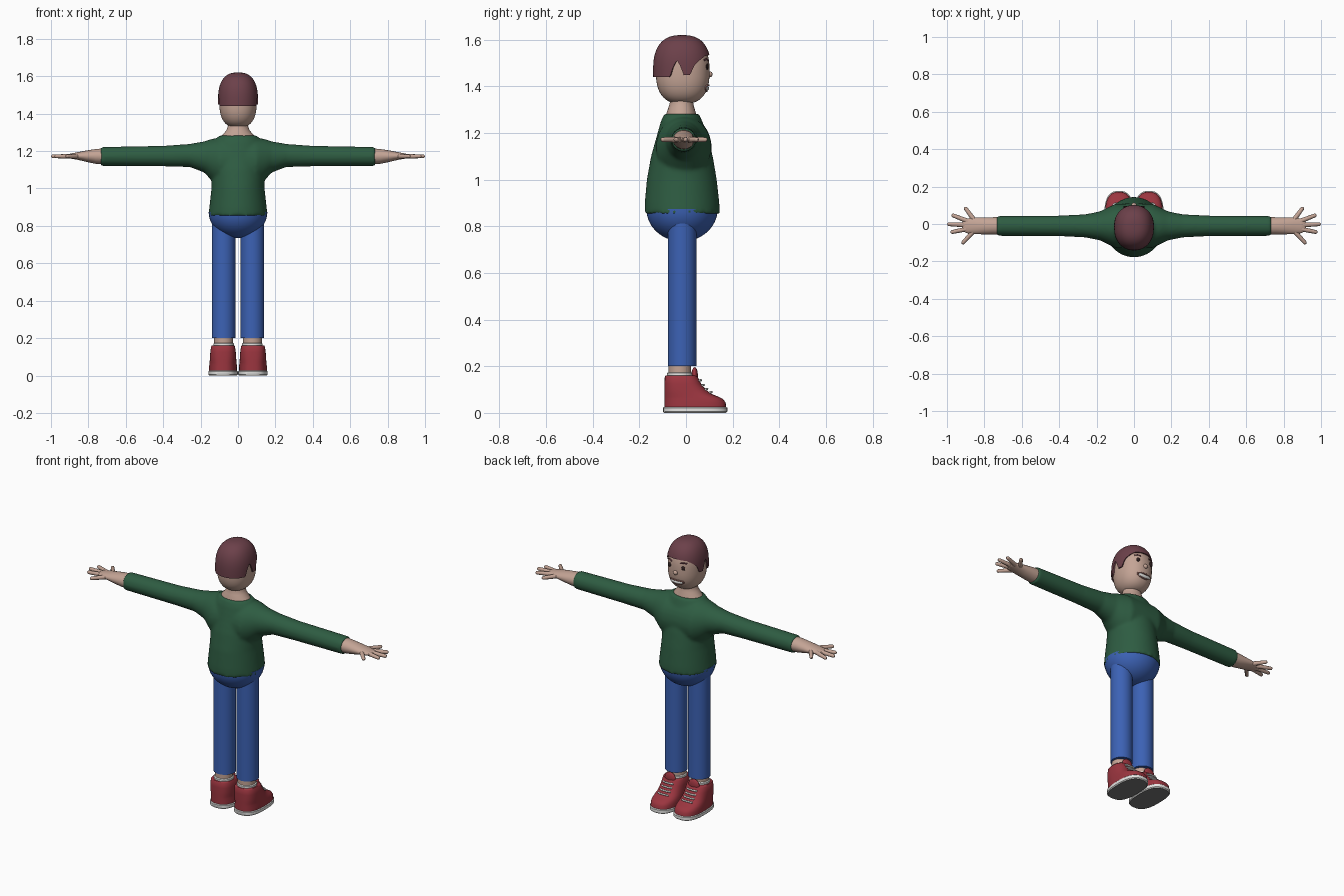
import bpy, bmesh, math
from mathutils import Vector

if "Cube" in bpy.data.objects:
    bpy.data.objects.remove(bpy.data.objects["Cube"])

def material(name, rgb):
    m = bpy.data.materials.new(name)
    m.diffuse_color = (*rgb, 1)
    m.use_nodes = True
    m.node_tree.nodes["Principled BSDF"].inputs["Base Color"].default_value = m.diffuse_color
    return m

SKIN = material("skin", (0.55, 0.37, 0.30))
GREEN = material("sweater green", (0.027, 0.107, 0.054))
BLUE = material("denim blue", (0.045, 0.122, 0.46))
RED = material("shoe red", (0.33, 0.036, 0.050))
WHITE = material("white", (0.82, 0.82, 0.80))
GREY = material("sole grey", (0.18, 0.18, 0.18))
HAIR = material("hair brown", (0.150, 0.052, 0.068))
DARK = material("dark brown", (0.03, 0.015, 0.015))
LIP = material("lip", (0.33, 0.15, 0.13))
N = 48

def spow(v, e):
    return math.copysign(abs(v) ** e, v)

def lerp(table, v):
    """Smooth interpolation in a list of (key, value)."""
    if v <= table[0][0]:
        return table[0][1]
    for (a, p), (b, q) in zip(table, table[1:]):
        if v <= b:
            t = (v - a) / (b - a)
            return p + (q - p) * t
    return table[-1][1]

def skin_rings(name, rings, mat, caps=(True, True), angle=40):
    """Mesh from a list of closed rings."""
    bm = bmesh.new()
    vs = [[bm.verts.new(p) for p in r] for r in rings]
    n = len(rings[0])
    for a, b in zip(vs, vs[1:]):
        for i in range(n):
            j = (i + 1) % n
            bm.faces.new((a[i], a[j], b[j], b[i]))
    if caps[0]:
        bm.faces.new(vs[0][::-1])
    if caps[1]:
        bm.faces.new(vs[-1])
    bmesh.ops.remove_doubles(bm, verts=bm.verts, dist=1e-5)
    bmesh.ops.recalc_face_normals(bm, faces=bm.faces)
    me = bpy.data.meshes.new(name)
    bm.to_mesh(me)
    bm.free()
    return finish(bpy.data.objects.new(name, me), mat, angle, True)

def finish(ob, mat, angle=40, link=False):
    if link:
        bpy.context.collection.objects.link(ob)
    bpy.ops.object.select_all(action='DESELECT')
    bpy.context.view_layer.objects.active = ob
    ob.select_set(True)
    ob.data.materials.append(mat)
    if ob.type == 'CURVE':
        bpy.ops.object.convert(target='MESH')
    bpy.ops.object.shade_smooth_by_angle(angle=math.radians(angle))
    return ob

def loft_z(name, secs, mat, cx=0, e=1.0, angle=40):
    """Sections: (z, half width, back y, front y)."""
    rings = []
    for z, rx, y0, y1 in secs:
        A = [2 * math.pi * i / N for i in range(N)]
        rings.append([(cx + rx * spow(math.cos(a), e),
                       (y0 + y1) / 2 + (y1 - y0) / 2 * spow(math.sin(a), e), z) for a in A])
    return skin_rings(name, rings, mat, angle=angle)

def loft_x(name, secs, mat, s, cy=-0.01, angle=50):
    """Sections: (x, half depth, bottom z, top z), on side s."""
    A = [2 * math.pi * i / 32 for i in range(32)]
    rings = [[(s * x, cy + ry * math.cos(a), (z0 + z1) / 2 + (z1 - z0) / 2 * math.sin(a))
              for a in A] for x, ry, z0, z1 in secs]
    return skin_rings(name, rings, mat, angle=angle)

def tube(name, pts, r, mat, cyclic=False, radii=None):
    cu = bpy.data.curves.new(name, 'CURVE')
    cu.dimensions = '3D'
    cu.bevel_depth, cu.bevel_resolution, cu.use_fill_caps = r, 3, True
    sp = cu.splines.new('POLY')
    sp.points.add(len(pts) - 1)
    for i, p in enumerate(pts):
        sp.points[i].co = (*p, 1)
        sp.points[i].radius = radii[i] if radii else 1
    sp.use_cyclic_u = cyclic
    return finish(bpy.data.objects.new(name, cu), mat, 60, True)

def ball(name, loc, scale, mat):
    bpy.ops.mesh.primitive_uv_sphere_add(segments=24, ring_count=14, location=loc)
    ob = bpy.context.object
    ob.name, ob.scale = name, scale
    return finish(ob, mat, 60)

# Sweater: torso and sleeves merged into one soft surface
torso = loft_z("sweater", [(.855, .158, -.178, .145), (.9, .153, -.177, .143), (1.0, .142, -.168, .132),
    (1.1, .14, -.15, .115), (1.2, .14, -.122, .09), (1.25, .128, -.108, .07), (1.283, .1, -.093, .056)], GREEN)
sleeves = [loft_x("sleeve", [(.0, .12, 1.0, 1.275), (.1, .118, 1.01, 1.272), (.14, .098, 1.04, 1.265),
    (.18, .078, 1.085, 1.252), (.26, .062, 1.115, 1.238), (.4, .055, 1.118, 1.228),
    (.735, .053, 1.12, 1.222)], GREEN, s) for s in (-1, 1)]
for o in sleeves:
    o.select_set(True)
torso.select_set(True)
bpy.context.view_layer.objects.active = torso
bpy.ops.object.join()
rm = torso.modifiers.new("merge", 'REMESH')
rm.mode, rm.voxel_size, rm.use_smooth_shade = 'VOXEL', 0.009, True
sm = torso.modifiers.new("soften", 'SMOOTH')
sm.factor, sm.iterations = 0.5, 6

# Hips: half ellipsoid
hips = [(.875 - .14 * math.sin(t), .157 * math.cos(t), -.017 - .153 * math.cos(t), -.017 + .153 * math.cos(t))
        for t in [math.pi / 2 * i / 14 * .995 for i in range(15)]]
loft_z("hips", hips, BLUE)

# Neck and head
loft_z("neck", [(1.26, .095, -.088, .048), (1.285, .085, -.084, .043), (1.31, .062, -.075, .035),
                (1.335, .053, -.068, .03), (1.37, .053, -.068, .03)], SKIN)
E1, E2 = .78, .92
HA, HB, HC, HY, HZ = .1, .115, .14, -.014, 1.465

def superpoint(a, phi, rx, ry, rz, cy, cz):
    s = spow(math.sin(phi), E1)
    return (rx * s * spow(math.sin(a), E2), cy + ry * s * spow(math.cos(a), E2), cz + rz * spow(math.cos(phi), E1))

def face_point(x, z, out=0):
    """Point on the front of the head."""
    r = (1 - abs((z - HZ) / HC) ** (2 / E1)) ** (E1 / E2)
    return (x, HY + HB * (r - abs(x / HA) ** (2 / E2)) ** (E2 / 2) + out, z)

skin_rings("head", [[superpoint(2 * math.pi * i / 64, max(1e-4, math.pi * k / 32 * .9999), HA, HB, HC, HY, HZ)
                     for i in range(64)] for k in range(33)], SKIN, angle=60)

# Hair: cap whose lower edge follows a hairline given by y
hairline = [(-.07, 1.44), (-.055, 1.485), (-.04, 1.512), (-.028, 1.495), (-.01, 1.45), (.018, 1.45),
            (.036, 1.49), (.06, 1.512), (.085, 1.53), (.11, 1.535)]
RX, RY, RZ, CY = .107, .124, .155, -.017
cols = []
for i in range(128):
    a = 2 * math.pi * i / 128
    z = lerp(hairline, CY + RY * spow(math.cos(a), E2))
    end = math.acos(spow((z - HZ) / RZ, 1 / E1))
    col = [superpoint(a, max(1e-4, end * k / 20), RX, RY, RZ, CY, HZ) for k in range(21)]
    x, y, z = col[-1]
    cols.append(col + [(x * .88, CY + (y - CY) * .88, z)])
skin_rings("hair", [[c[k] for c in cols] for k in range(22)], HAIR, (True, False), 50)

# Face
for s in (-1, 1):
    ball("eye", face_point(s * .045, 1.485), (.013, .006, .013), DARK)
    tube("eyebrow", [face_point(s * x, 1.512 + d) for x, d in ((.028, 0), (.045, .005), (.062, 0))], .004, HAIR)
ball("nose", face_point(0, 1.452), (.014, .013, .013), SKIN)
tube("teeth", [face_point(-.036 + .009 * i, 1.392 + .1 * abs(-.036 + .009 * i), -.004) for i in range(9)], .011, WHITE)
tube("lips", [face_point(.045 * math.cos(t), 1.392 + .013 * math.sin(t) + .006 * math.cos(t) ** 2, .001)
              for t in [2 * math.pi * i / 24 for i in range(24)]], .004, LIP, True)

fingers = [((.85, .015), (.9, .083)), ((.885, .014), (.968, .046)), ((.89, -.006), (.99, -.001)),
           ((.885, -.025), (.972, -.043)), ((.85, -.03), (.914, -.1))]
for s in (-1, 1):
    # Forearm, hand and fingers
    loft_x("hand", [(.7, .047, 1.128, 1.215), (.76, .046, 1.132, 1.211), (.81, .045, 1.142, 1.203),
                    (.855, .044, 1.153, 1.194), (.89, .04, 1.159, 1.187), (.912, .031, 1.163, 1.183),
                    (.92, .015, 1.168, 1.177)], SKIN, s)
    for (x0, y0), (x1, y1) in fingers:
        P, Q = Vector((s * x0, y0, 1.172)), Vector((s * x1, y1, 1.172))
        d = (Q - P).normalized()
        tube("finger", [P, Q, Q + d * .006, Q + d * .009], .012, SKIN, radii=[1.1, .85, .6, .15])

    # Trouser leg, ankle and sock
    cx = s * .077
    loft_z("trouser_leg", [(.2, .063, -.078, .045), (.83, .063, -.078, .045)], BLUE, cx)
    loft_z("ankle", [(.13, .05, -.075, .022), (.21, .05, -.075, .022)], SKIN, cx)
    loft_z("sock", [(.14, .055, -.081, .03), (.17, .055, -.081, .03), (.174, .05, -.076, .024)], WHITE, cx)

    # Shoe, sole, tongue and laces
    cx = s * .08
    loft_z("shoe", [(.02, .075, -.093, .172), (.045, .075, -.093, .17), (.06, .073, -.093, .158),
                    (.07, .072, -.093, .138), (.082, .071, -.093, .108), (.1, .07, -.093, .085),
                    (.125, .068, -.092, .065), (.155, .064, -.091, .05), (.16, .06, -.087, .045)],
           RED, cx, .75, 50)
    sole = loft_z("sole", [(.0, .074, -.094, .172), (.005, .079, -.098, .177), (.022, .079, -.098, .177),
                           (.026, .075, -.094, .172)], WHITE, cx, .75)
    sole.data.materials.append(GREY)
    for f in sole.data.polygons:
        if f.normal.z < -.9:
            f.material_index = 1
    ball("tongue", (cx, .037, .16), (.036, .014, .036), RED)
    for y, z in ((.062, .138), (.074, .118), (.089, .101), (.108, .087)):
        tube("lace", [(cx - .034, y - .006, z), (cx - .018, y + .002, z + .002),
                      (cx + .018, y + .002, z + .002), (cx + .034, y - .006, z)], .005, WHITE)
